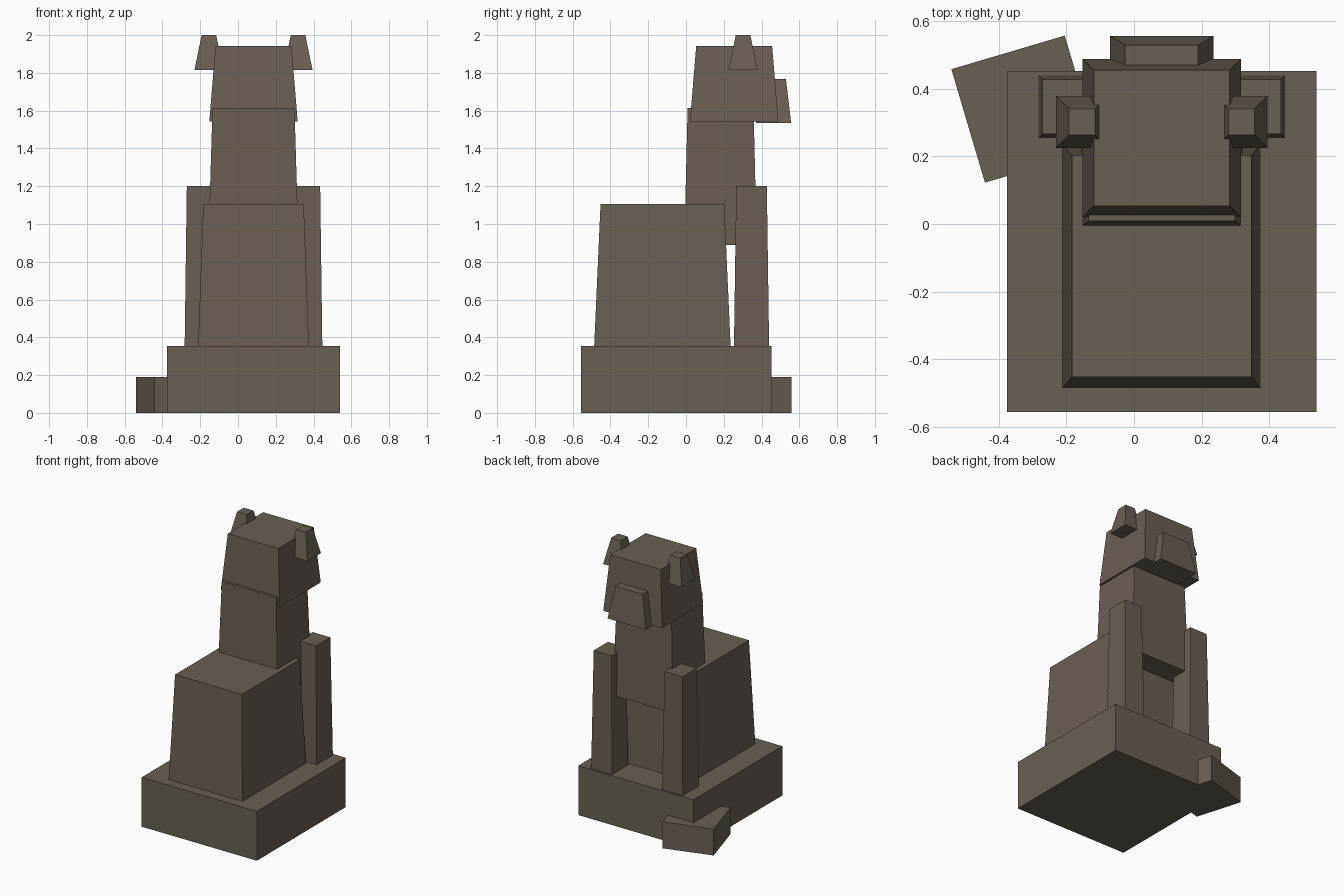
import bpy
import bmesh
import math

if "Cube" in bpy.data.objects:
    bpy.data.objects.remove(bpy.data.objects["Cube"])

CX = 0.082  # the statue's own mirror line (the loose block shifts it off centre)

stone = bpy.data.materials.new("weathered stone")
stone.diffuse_color = (0.14, 0.115, 0.088, 1.0)
stone.use_nodes = True
stone.node_tree.nodes["Principled BSDF"].inputs["Base Color"].default_value = stone.diffuse_color


def tapered_block(name, centre, bottom, top, z0, z1, turn=0.0):
    """Four-sided block: bottom and top are (x, y) sizes around one centre."""
    bm = bmesh.new()
    bmesh.ops.create_cube(bm, size=1.0)
    for v in bm.verts:
        size = top if v.co.z > 0 else bottom
        v.co.x *= size[0]
        v.co.y *= size[1]
        v.co.z = (z1 - z0) if v.co.z > 0 else 0.0
    mesh = bpy.data.meshes.new(name)
    bm.to_mesh(mesh)
    bm.free()
    mesh.materials.append(stone)
    obj = bpy.data.objects.new(name, mesh)
    obj.location = (centre[0], centre[1], z0)
    obj.rotation_euler.z = turn
    bpy.context.collection.objects.link(obj)
    return obj


# Base and the loose block sticking out of its corner
tapered_block("plinth", (CX, -0.052), (0.916, 1.01), (0.916, 1.01), 0.0, 0.355)
tapered_block("corner_block", (-0.323, 0.34), (0.35, 0.35), (0.35, 0.35),
              0.0, 0.19, math.radians(16.5))

# Seated body, neck and head
tapered_block("body", (CX, -0.125), (0.586, 0.722), (0.532, 0.655), 0.355, 1.105)
tapered_block("neck", (CX, 0.183), (0.478, 0.384), (0.434, 0.349), 0.89, 1.613)
tapered_block("head", (CX, 0.255), (0.468, 0.468), (0.402, 0.402), 1.542, 1.943)
tapered_block("muzzle", (CX, 0.463), (0.306, 0.187), (0.216, 0.132), 1.535, 1.768)

# Mirrored front legs and ears
for side, s in (("left", -1), ("right", 1)):
    tapered_block(side + "_front_leg", (CX + s * 0.282, 0.347),
                  (0.165, 0.186), (0.142, 0.162), 0.355, 1.202)
    tapered_block(side + "_ear", (CX + s * 0.236, 0.302),
                  (0.153, 0.153), (0.077, 0.077), 1.816, 2.0)
